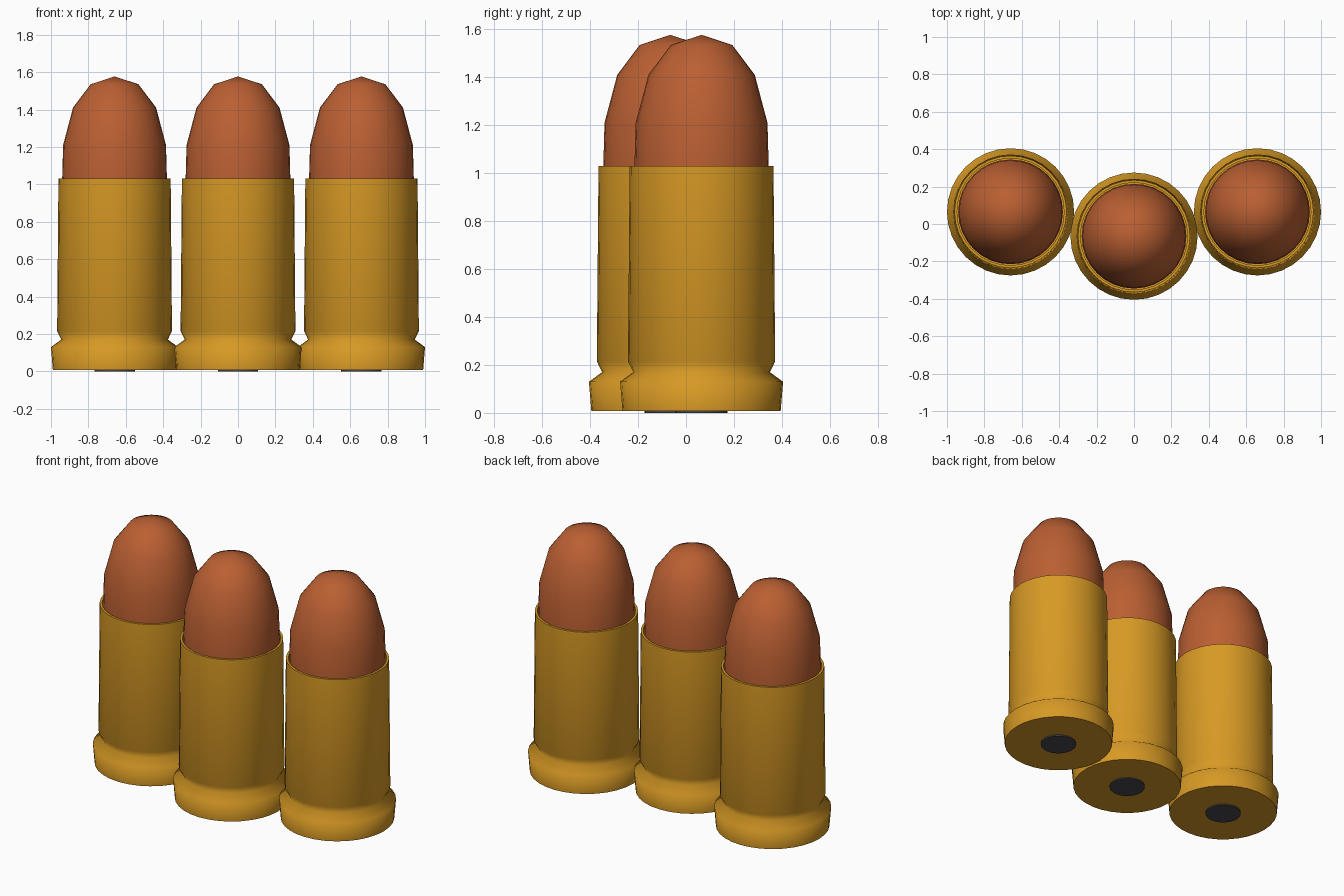
import bpy
import math

cube = bpy.data.objects.get("Cube")
if cube:
    bpy.data.objects.remove(cube, do_unlink=True)

SIDES = 32


def material(name, rgb):
    mat = bpy.data.materials.new(name)
    mat.use_nodes = True
    mat.diffuse_color = (*rgb, 1)
    mat.node_tree.nodes["Principled BSDF"].inputs["Base Color"].default_value = (*rgb, 1)
    return mat


def lathe(name, profile, mat, centre):
    """Spin a bottom-to-top (radius, z) profile; zero radius closes to a point."""
    verts, faces, rings = [], [], []
    for r, z in profile:
        start = len(verts)
        count = SIDES if r > 0 else 1
        for i in range(count):
            a = math.tau * i / SIDES
            verts.append((r * math.cos(a), r * math.sin(a), z))
        rings.append([start + i % count for i in range(SIDES)])
    for low, high in zip(rings, rings[1:]):
        for i in range(SIDES):
            j = (i + 1) % SIDES
            quad = [low[i], low[j], high[j], high[i]]
            faces.append(list(dict.fromkeys(quad)))
    mesh = bpy.data.meshes.new(name)
    mesh.from_pydata(verts, [], faces)
    mesh.materials.append(mat)
    obj = bpy.data.objects.new(name, mesh)
    obj.location = centre
    bpy.context.collection.objects.link(obj)
    bpy.ops.object.select_all(action="DESELECT")
    obj.select_set(True)
    bpy.context.view_layer.objects.active = obj
    bpy.ops.object.shade_smooth_by_angle(angle=math.radians(82))
    return obj


brass = material("brass", (0.68, 0.32, 0.018))
copper = material("copper", (0.49, 0.115, 0.032))
dark_steel = material("dark steel", (0.065, 0.06, 0.075))

# Casing: flat base, flared rim, extractor groove, tapered wall, hollow lip
casing = [(0, 0.008), (0.33, 0.008), (0.34, 0.13), (0.285, 0.17),
          (0.307, 0.215), (0.3, 1.03), (0.286, 1.03), (0.286, 0.95), (0, 0.95)]
# Rounded tip seated inside the casing
tip = [(0.28, 0.95), (0.28, 1.03), (0.275, 1.21), (0.222, 1.41), (0.128, 1.535), (0, 1.577)]
# Primer disc under the base
primer = [(0, 0), (0.108, 0), (0.108, 0.012)]

# Three rounds, the middle one set forward
for side, x, y in (("right", -0.66, 0.065), ("middle", 0, -0.065), ("left", 0.66, 0.065)):
    lathe(side + "_casing", casing, brass, (x, y, 0))
    lathe(side + "_tip", tip, copper, (x, y, 0))
    lathe(side + "_primer", primer, dark_steel, (x, y, 0))
